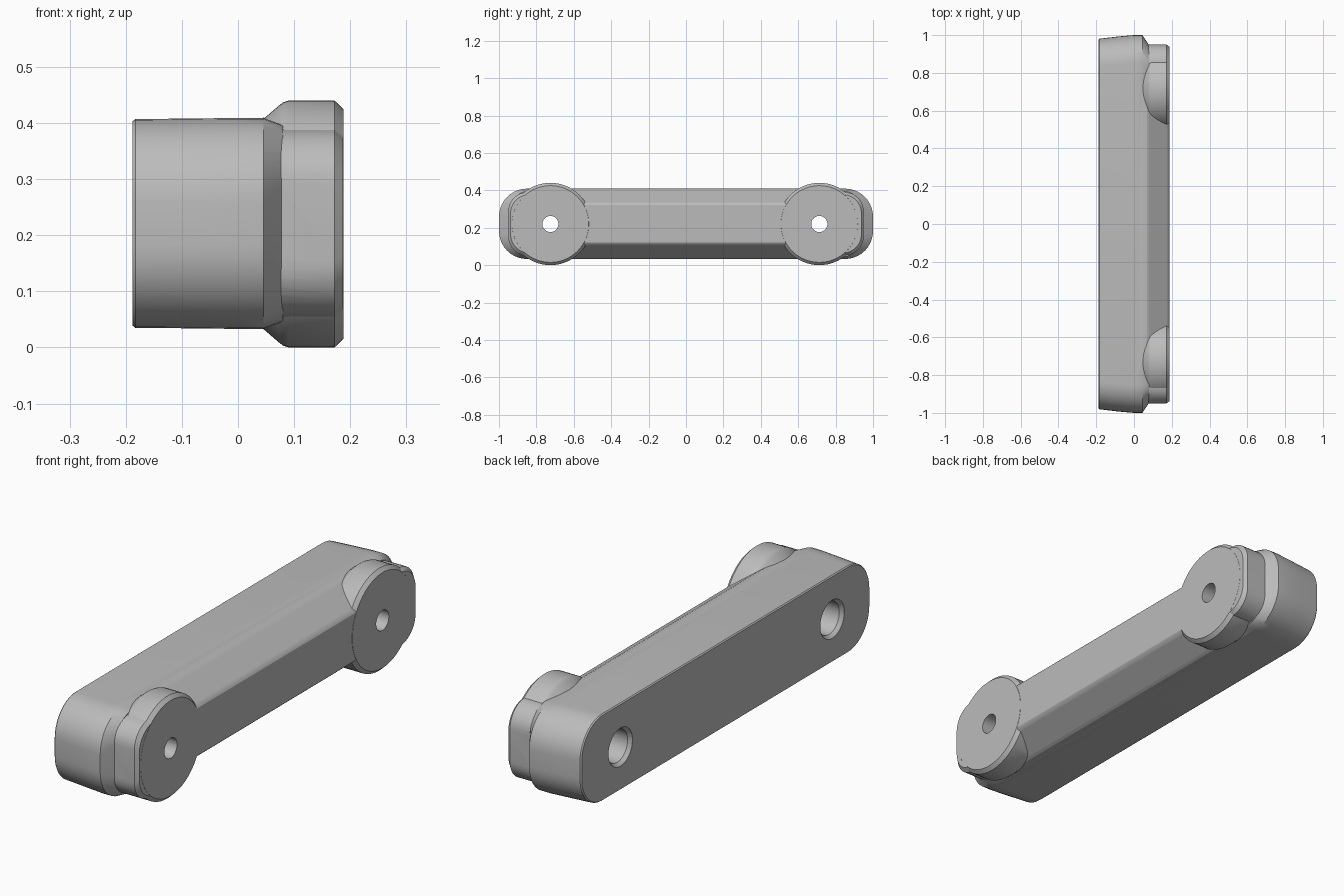
import bpy, bmesh, math

if "Cube" in bpy.data.objects:
    bpy.data.objects.remove(bpy.data.objects["Cube"], do_unlink=True)

MID_Z = 0.221
BOSS_Y = (-0.725, 0.713)

grey = bpy.data.materials.new("plain grey")
grey.use_nodes = True
colour = (0.5, 0.5, 0.5, 1)
grey.diffuse_color = colour
grey.node_tree.nodes["Principled BSDF"].inputs["Base Color"].default_value = colour


def loft(name, rings):
    """Skin a list of closed point rings and cap both ends."""
    bm = bmesh.new()
    loops = [[bm.verts.new(p) for p in ring] for ring in rings]
    n = len(loops[0])
    for a, b in zip(loops, loops[1:]):
        for i in range(n):
            j = (i + 1) % n
            bm.faces.new((a[i], a[j], b[j], b[i]))
    bm.faces.new(loops[0])
    bm.faces.new(loops[-1])
    bmesh.ops.recalc_face_normals(bm, faces=bm.faces)
    mesh = bpy.data.meshes.new(name)
    bm.to_mesh(mesh)
    bm.free()
    mesh.materials.append(grey)
    ob = bpy.data.objects.new(name, mesh)
    bpy.context.collection.objects.link(ob)
    return ob


def rounded_ring(x, cy, half_y, half_z, r, steps=10):
    """Rounded rectangle across the x axis."""
    ring = []
    for k, (sy, sz) in enumerate(((1, 1), (-1, 1), (-1, -1), (1, -1))):
        for i in range(steps + 1):
            a = math.pi / 2 * (k + i / steps)
            ring.append((x, cy + sy * (half_y - r) + r * math.cos(a),
                         MID_Z + sz * (half_z - r) + r * math.sin(a)))
    return ring


def turned(name, cy, profile, steps=64):
    """Solid of revolution about an x-directed axis, from (x, radius) pairs."""
    return loft(name, [[(x, cy + r * math.cos(math.tau * i / steps),
                         MID_Z - 0.001 + r * math.sin(math.tau * i / steps))
                        for i in range(steps)] for x, r in profile])


def combine(target, other, operation):
    mod = target.modifiers.new(operation.lower(), "BOOLEAN")
    mod.operation = operation
    mod.solver = "EXACT"
    mod.object = other
    bpy.context.view_layer.objects.active = target
    bpy.ops.object.modifier_apply(modifier=mod.name)
    bpy.data.objects.remove(other, do_unlink=True)


# Long tapered bar with bevelled rear rim and stepped ends
sections = [(-0.188, 0.976, 0.182, 0.144), (-0.183, 0.981, 0.186, 0.148),
            (-0.08, 0.993, 0.187, 0.15), (0.0, 1.0, 0.188, 0.15),
            (0.045, 1.0, 0.188, 0.15), (0.08, 0.946, 0.175, 0.11)]
bar = loft("link_bar", [rounded_ring(x, 0, hy, hz, r) for x, hy, hz, r in sections])

# Ridge with sloping sides between the two bosses
half = [(0.0, 0.18), (0.045, 0.1885), (0.066, 0.187), (0.08, 0.18),
        (0.174, 0.115), (0.183, 0.107), (0.187, 0.1)]
outline = half + [(x, -z) for x, z in reversed(half)]
ridge = loft("ridge", [[(x, y, MID_Z + z) for x, z in outline] for y in BOSS_Y])
combine(bar, ridge, "UNION")

# Round bosses, each with a squared outer shoulder
for cy in BOSS_Y:
    side = math.copysign(1, cy)
    shoulder = [(0.03, 0.95, 0.168), (0.172, 0.95, 0.168), (0.1874, 0.938, 0.156)]
    combine(bar, loft("shoulder", [
        rounded_ring(x, side * (end + 0.66) / 2, (end - 0.66) / 2, hz, 0.1)
        for x, end, hz in shoulder]), "UNION")
    combine(bar, turned("boss", cy, [
        (0.0, 0.15), (0.045, 0.187), (0.074, 0.212), (0.081, 0.217), (0.09, 0.22),
        (0.172, 0.22), (0.1878, 0.205)]), "UNION")

# Stepped bolt holes with a countersunk rear rim
for cy in BOSS_Y:
    combine(bar, turned("bolt_hole", cy, [
        (-0.25, 0.082), (-0.187, 0.082), (-0.172, 0.07), (0.06, 0.07),
        (0.06, 0.043), (0.25, 0.043)]), "DIFFERENCE")

bpy.ops.object.select_all(action="DESELECT")
bar.select_set(True)
bpy.context.view_layer.objects.active = bar
bpy.ops.object.shade_smooth_by_angle(angle=math.radians(28))
